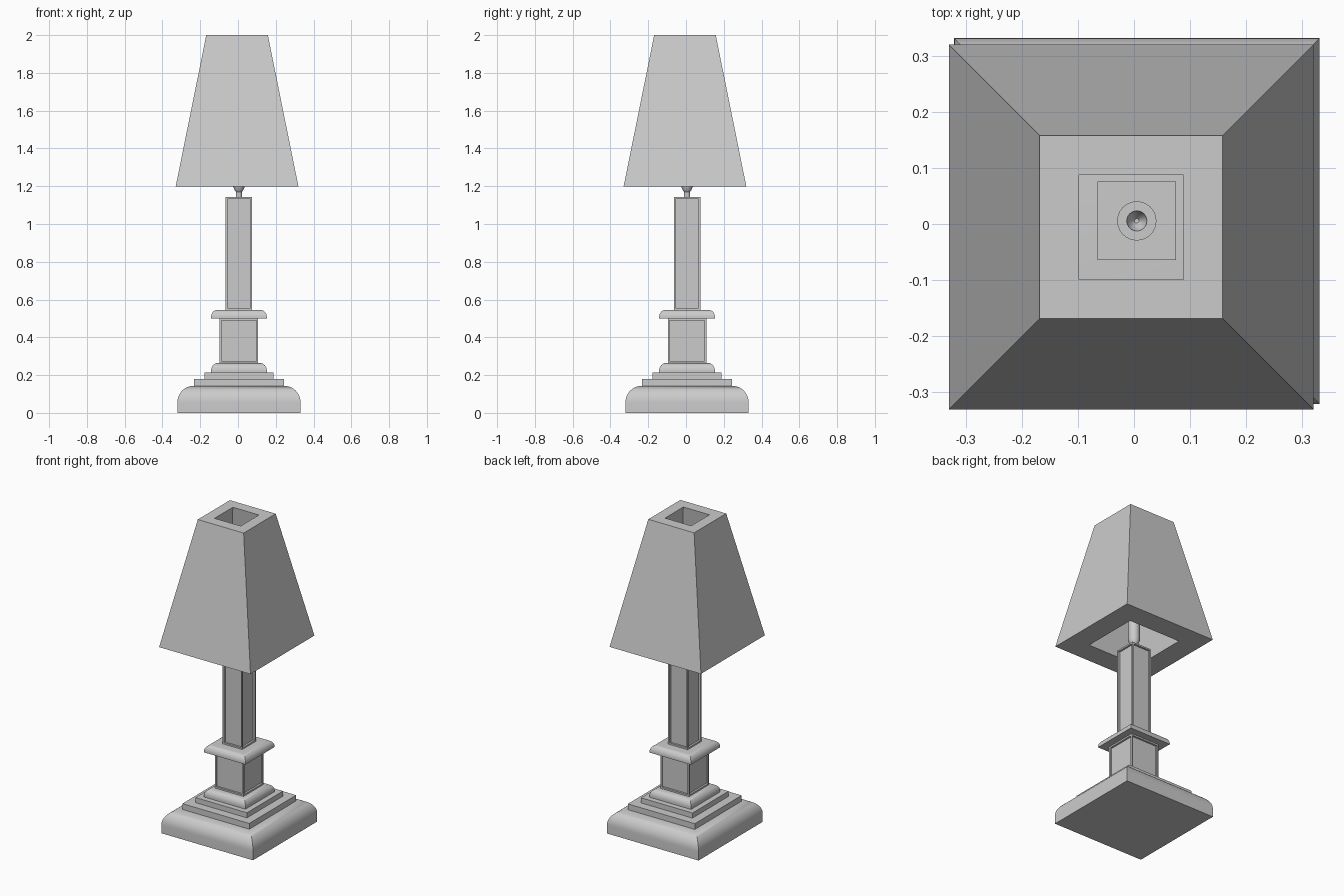
import bpy, bmesh, math
from mathutils import Vector

if "Cube" in bpy.data.objects:
    bpy.data.objects.remove(bpy.data.objects["Cube"])

GREY = (0.6, 0.6, 0.6, 1.0)
grey = bpy.data.materials.new("plain grey")
grey.use_nodes = True
grey.diffuse_color = GREY
grey.node_tree.nodes["Principled BSDF"].inputs["Base Color"].default_value = GREY

BODY = (0.005, 0.0055)      # axis of the base and column
SHADE = (-0.005, -0.0055)   # the shade sits slightly off axis


def finish(name, bm, smooth=False):
    bmesh.ops.recalc_face_normals(bm, faces=bm.faces)
    mesh = bpy.data.meshes.new(name)
    bm.to_mesh(mesh)
    bm.free()
    mesh.materials.append(grey)
    obj = bpy.data.objects.new(name, mesh)
    bpy.context.collection.objects.link(obj)
    if smooth:
        bpy.ops.object.select_all(action='DESELECT')
        obj.select_set(True)
        bpy.context.view_layer.objects.active = obj
        bpy.ops.object.shade_smooth_by_angle(angle=math.radians(35))


def loft(profile, centre, sides, closed=False):
    """Sweep (half width, z) points around a square or round plan."""
    bm = bmesh.new()
    turn, grow = (math.pi / 4, math.sqrt(2)) if sides == 4 else (0, 1)
    rings = []
    for r, z in profile:
        angles = [turn + math.tau * i / sides for i in range(sides)]
        rings.append([bm.verts.new((centre[0] + grow * r * math.cos(a),
                                    centre[1] + grow * r * math.sin(a), z)) for a in angles])
    pairs = list(zip(rings, rings[1:]))
    if closed:
        pairs.append((rings[-1], rings[0]))
    else:
        bm.faces.new(rings[0])
        bm.faces.new(rings[-1])
    for low, high in pairs:
        for i in range(sides):
            j = (i + 1) % sides
            bm.faces.new((low[i], low[j], high[j], high[i]))
    bmesh.ops.recalc_face_normals(bm, faces=bm.faces)
    return bm


def slab(name, half, z0, z1):
    finish(name, loft([(half, z0), (half, z1)], BODY, 4))


def rounded_slab(name, half, z0, z1, rise, run, steps=10):
    """Square slab whose upper edge is a quarter round."""
    profile = [(half, z0)]
    for i in range(steps + 1):
        a = math.pi / 2 * i / steps
        profile.append((half - run + run * math.cos(a), z1 - rise + rise * math.sin(a)))
    finish(name, loft(profile, BODY, 4), smooth=True)


def panelled_block(name, half, z0, z1, border, depth):
    """Square post with a recessed panel on each side."""
    bm = loft([(half, z0), (half, z1)], BODY, 4)
    panels = [f for f in bm.faces if abs(f.normal.z) < 0.5]
    bmesh.ops.inset_individual(bm, faces=panels, thickness=border)
    for panel in panels:
        inward = -panel.normal.copy()
        face = bmesh.ops.extrude_discrete_faces(bm, faces=[panel])["faces"][0]
        bmesh.ops.translate(bm, verts=face.verts, vec=Vector(inward) * depth)
    finish(name, bm)


# Stepped foot
rounded_slab("base", 0.326, 0, 0.143, 0.088, 0.085)
slab("lower_step", 0.238, 0.143, 0.18)
slab("upper_step", 0.183, 0.18, 0.213)
rounded_slab("pedestal_moulding", 0.148, 0.213, 0.265, 0.042, 0.04)

# Pedestal and column
panelled_block("pedestal", 0.102, 0.265, 0.5, 0.014, 0.012)
rounded_slab("pedestal_cap", 0.148, 0.5, 0.546, 0.04, 0.035)
panelled_block("column", 0.07, 0.546, 1.143, 0.014, 0.012)

# Bulb socket with a hollow top
finish("socket", loft([(0.016, 1.143), (0.016, 1.17), (0.022, 1.178), (0.034, 1.205),
                       (0.035, 1.4), (0.018, 1.4), (0.015, 1.385), (0.004, 1.372)],
                      BODY, 24), smooth=True)

# Thick tapered shade, open through the middle
finish("shade", loft([(0.325, 1.198), (0.163, 2.0), (0.093, 2.0), (0.185, 1.198)],
                     SHADE, 4, closed=True))
